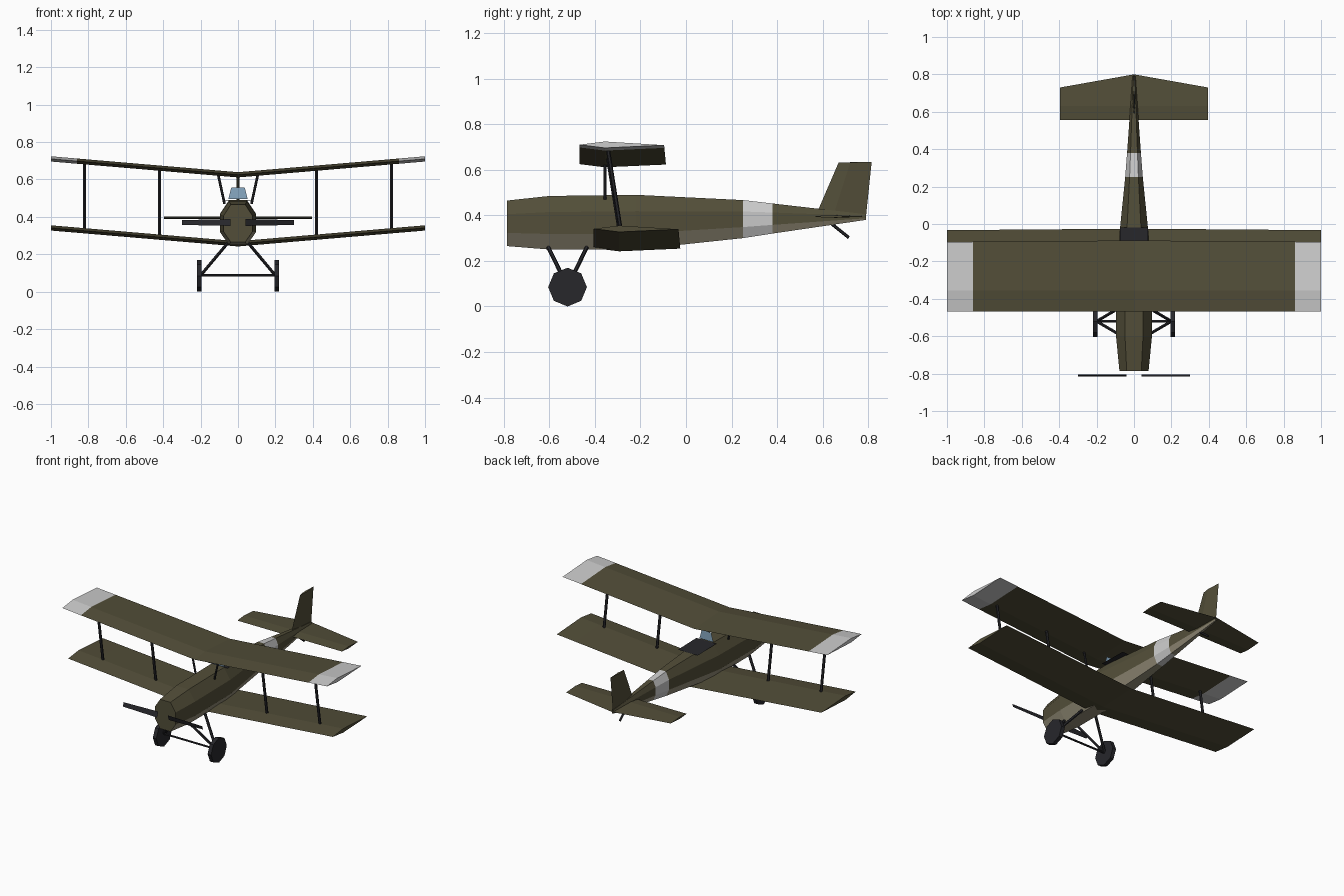
import bpy, bmesh
from mathutils import Vector

if "Cube" in bpy.data.objects:
    bpy.data.objects.remove(bpy.data.objects["Cube"])


def material(name, rgb):
    m = bpy.data.materials.new(name)
    m.diffuse_color = (*rgb, 1)
    m.use_nodes = True
    m.node_tree.nodes["Principled BSDF"].inputs["Base Color"].default_value = m.diffuse_color
    return m


OLIVE = material("olive", (0.085, 0.076, 0.04))
CREAM = material("cream", (0.30, 0.27, 0.19))
PALE = material("pale_grey", (0.6, 0.6, 0.6))
DARK = material("dark", (0.02, 0.02, 0.024))
GLASS = material("glass", (0.25, 0.4, 0.55))


def finish(bm, name, mats):
    bmesh.ops.recalc_face_normals(bm, faces=bm.faces)
    me = bpy.data.meshes.new(name)
    bm.to_mesh(me)
    bm.free()
    for m in mats:
        me.materials.append(m)
    ob = bpy.data.objects.new(name, me)
    bpy.context.collection.objects.link(ob)
    return ob


def loft(name, loops, mats, pick=lambda section, side: 0):
    """Skin a list of equal-length loops and cap both ends."""
    bm = bmesh.new()
    rings = [[bm.verts.new(p) for p in loop] for loop in loops]
    n = len(rings[0])
    for s, (a, b) in enumerate(zip(rings, rings[1:])):
        for i in range(n):
            j = (i + 1) % n
            bm.faces.new((a[i], a[j], b[j], b[i])).material_index = pick(s, i)
    bm.faces.new(rings[0]).material_index = pick(0, 0)
    bm.faces.new(rings[-1]).material_index = pick(len(rings) - 2, 0)
    return finish(bm, name, mats)


def rod(name, p, q, r, sides=6):
    p, q = Vector(p), Vector(q)
    bm = bmesh.new()
    bmesh.ops.create_cone(bm, cap_ends=True, segments=sides,
                          radius1=r, radius2=r, depth=(q - p).length)
    bm.transform((q - p).to_track_quat('Z', 'Y').to_matrix().to_4x4())
    bmesh.ops.translate(bm, verts=bm.verts, vec=(p + q) / 2)
    return finish(bm, name, [DARK])


def panel(name, pts, mat):
    bm = bmesh.new()
    bm.faces.new([bm.verts.new(p) for p in pts])
    return finish(bm, name, [mat])


# Fuselage: octagonal sections (y, half width, top, bottom)
def octagon(y, w, top, bot):
    h, k = top - bot, w * 0.5
    hi, lo = top - 0.3 * h, bot + 0.29 * h
    return [(k, y, top), (w, y, hi), (w, y, lo), (k, y, bot),
            (-k, y, bot), (-w, y, lo), (-w, y, hi), (-k, y, top)]


stations = [(-0.785, 0.078, 0.465, 0.265), (-0.6, 0.096, 0.485, 0.25),
            (-0.22, 0.095, 0.49, 0.25), (0.25, 0.047, 0.467, 0.30),
            (0.38, 0.037, 0.452, 0.32), (0.79, 0.008, 0.405, 0.38)]
loft("fuselage", [octagon(*s) for s in stations], [OLIVE, CREAM, PALE],
     lambda s, i: 2 if s == 3 else (1 if i in (2, 3, 4) else 0))


# Wings: diamond sections with dihedral
def wing_section(x, lead, z0):
    z = z0 + 0.085 * abs(x)
    trail = lead + 0.38 - 0.008 * abs(x)
    return [(x, lead, z), (x, lead + 0.112, z + 0.014),
            (x, trail, z - 0.002), (x, lead + 0.112, z - 0.014)]


XS = (-1, -0.86, 0, 0.86, 1)
loft("upper_wing", [wing_section(x, -0.468, 0.625) for x in XS],
     [OLIVE, PALE], lambda s, i: 1 if s in (0, 3) else 0)
loft("lower_wing", [wing_section(x, -0.405, 0.256) for x in XS], [OLIVE])

# Tailplane
loft("tailplane", [[(x, 0.557, 0.395), (x, 0.63, 0.402), (x, back, 0.395), (x, 0.63, 0.388)]
                   for x, back in ((-0.395, 0.73), (0, 0.8), (0.395, 0.73))], [OLIVE])

# Fin
loft("fin", [[(0, a, z), (0.008, a + (b - a) * 0.35, z), (0, b, z2),
              (-0.008, a + (b - a) * 0.35, z)]
             for a, b, z, z2 in ((0.57, 0.79, 0.4, 0.395), (0.67, 0.815, 0.632, 0.635))], [OLIVE])

# Cockpit opening and windscreen
panel("cockpit", [(-0.075, -0.22, 0.491), (0.075, -0.22, 0.491),
                  (0.075, -0.02, 0.487), (-0.075, -0.02, 0.487)], DARK)
panel("windscreen", [(-0.052, -0.22, 0.495), (0.052, -0.22, 0.495),
                     (0.036, -0.22, 0.556), (-0.036, -0.22, 0.556)], GLASS)

for s, side in ((-1, "left"), (1, "right")):
    # Propeller blade, pitched the opposite way on each side
    panel(f"{side}_propeller_blade",
          [(s * x, -0.81 - s * d * 0.35, 0.37 + d)
           for x, d in ((0.04, -0.018), (0.30, -0.013), (0.30, 0.013), (0.04, 0.018))], DARK)
    # Struts between the wings
    for part, x in (("inner", 0.42), ("outer", 0.82)):
        rise = 0.085 * x
        rod(f"{side}_{part}_wing_strut", (s * x, -0.285, 0.256 + rise),
            (s * x, -0.343, 0.622 + rise), 0.009)
    rod(f"{side}_cabane_strut", (s * 0.072, -0.355, 0.47), (s * 0.107, -0.355, 0.63), 0.007)
    # Landing gear
    for part, y in (("front", -0.605), ("rear", -0.435)):
        rod(f"{side}_{part}_gear_leg", (s * 0.2, -0.52, 0.087), (s * 0.055, y, 0.26), 0.009)
    rod(f"{side}_wheel", (s * 0.194, -0.52, 0.085), (s * 0.22, -0.52, 0.085), 0.085, 8)

rod("axle", (-0.2, -0.52, 0.087), (0.2, -0.52, 0.087), 0.007)
rod("tail_skid", (0, 0.63, 0.37), (0, 0.715, 0.302), 0.007)
